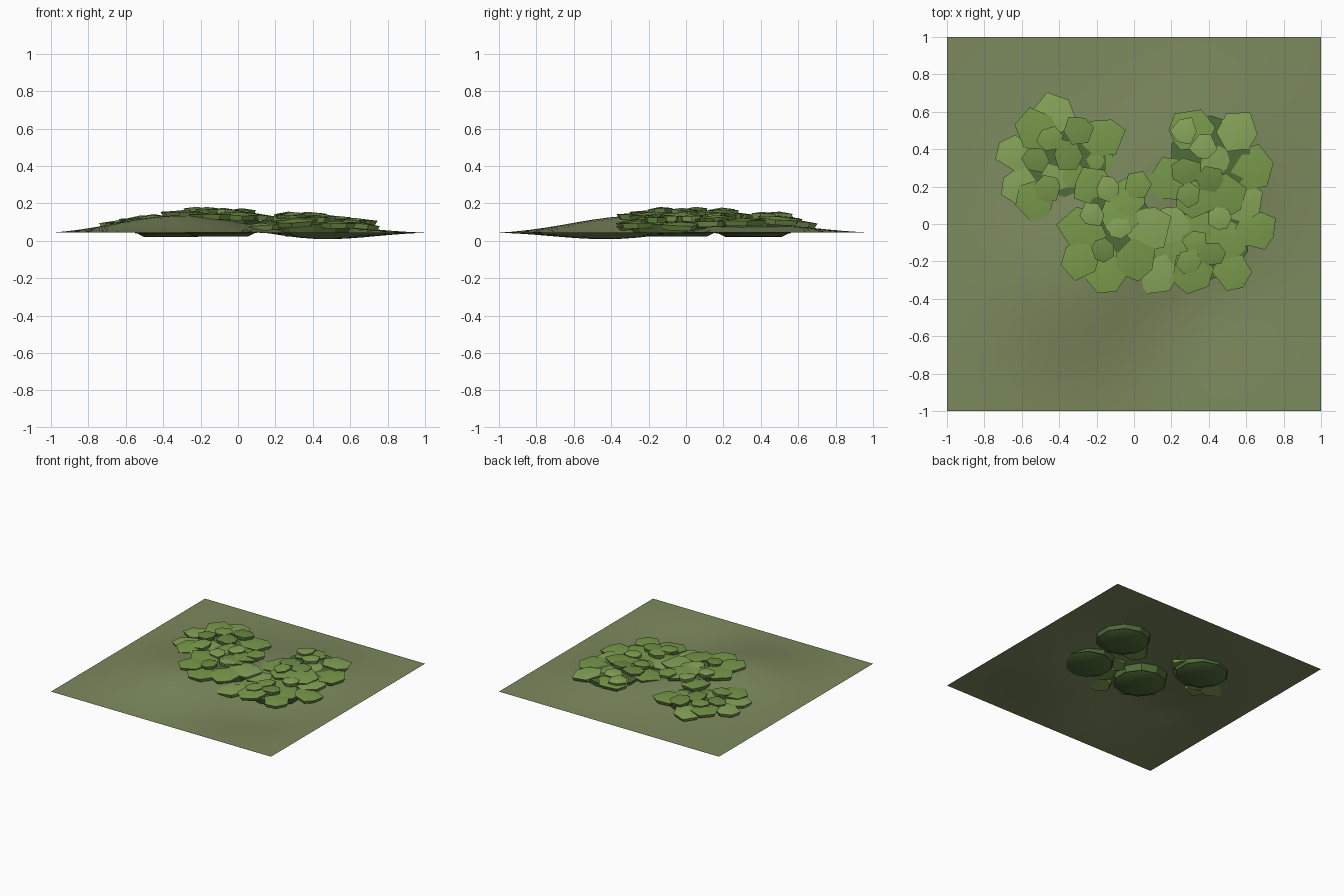
import bpy, bmesh, math, random
from mathutils import Matrix, Vector

if "Cube" in bpy.data.objects:
    bpy.data.objects.remove(bpy.data.objects["Cube"])

random.seed(7)

def material(name, rgb):
    m = bpy.data.materials.new(name)
    m.diffuse_color = (*rgb, 1)
    m.use_nodes = True
    m.node_tree.nodes["Principled BSDF"].inputs["Base Color"].default_value = m.diffuse_color
    return m

GROUND = material("meadow_green", (0.20, 0.25, 0.11))
LEAF = [material("leaf_green", (0.19, 0.32, 0.07)),
        material("leaf_light", (0.24, 0.37, 0.10)),
        material("leaf_deep", (0.15, 0.26, 0.06))]
BASE = material("shade_green", (0.08, 0.15, 0.04))

def finish(bm, name, mats, angle):
    bmesh.ops.recalc_face_normals(bm, faces=bm.faces)
    me = bpy.data.meshes.new(name)
    bm.to_mesh(me)
    bm.free()
    for m in mats:
        me.materials.append(m)
    ob = bpy.data.objects.new(name, me)
    bpy.context.collection.objects.link(ob)
    bpy.ops.object.select_all(action='DESELECT')
    ob.select_set(True)
    bpy.context.view_layer.objects.active = ob
    bpy.ops.object.shade_smooth_by_angle(angle=math.radians(angle))
    return ob

# Gently rolling ground: bumps that fade to a level border
BUMPS = [(-0.38, -0.35, 0.118, 0.42), (0.47, -0.48, -0.075, 0.36),
         (0.45, 0.45, 0.065, 0.38), (-0.45, 0.5, 0.005, 0.35)]

def ground_z(x, y):
    fade = max(0, (1 - x * x) * (1 - y * y))
    return 0.043 + fade * sum(a * math.exp(-((x - u) ** 2 + (y - v) ** 2) / (2 * s * s))
                              for u, v, a, s in BUMPS)

bm = bmesh.new()
bmesh.ops.create_grid(bm, x_segments=24, y_segments=24, size=1)
for v in bm.verts:
    v.co.z = ground_z(v.co.x, v.co.y)
finish(bm, "ground_sheet", [GROUND], 60)

# One leaf pad: an irregular polygon slab with a slightly domed top
def add_leaf(bm, x, y, z, r, centre, tone):
    n = random.choice((6, 6, 7))
    turn = random.uniform(0, math.tau)
    out = Vector((x - centre[0], y - centre[1], 0))
    axis = Vector((-out.y, out.x, 0)).normalized()
    tilt = math.radians(random.uniform(-2, 7))
    M = Matrix.Translation((x, y, z)) @ Matrix.Rotation(tilt, 4, axis)
    h = 0.028
    low, top = [], []
    for i in range(n):
        a = turn + math.tau * (i + random.uniform(-0.17, 0.17)) / n
        rr = r * random.uniform(0.88, 1.13)
        c, s = math.cos(a) * rr, math.sin(a) * rr
        low.append(bm.verts.new(M @ Vector((c * 0.86, s * 0.86, -h))))
        top.append(bm.verts.new(M @ Vector((c, s, 0))))
    peak = bm.verts.new(M @ Vector((0, 0, 0.011)))
    faces = [bm.faces.new(low[::-1])]
    for i in range(n):
        j = (i + 1) % n
        faces.append(bm.faces.new((low[i], low[j], top[j], top[i])))
        faces.append(bm.faces.new((top[i], top[j], peak)))
    for f in faces:
        f.material_index = tone

# Clusters: centre, base height, leaf heights (outer, inner), leaf positions
CLUSTERS = {
    "back_left": ((-0.36, 0.36), 0.02, 0.103, 0.128,
        [(-0.64, 0.38), (-0.52, 0.50), (-0.60, 0.20), (-0.53, 0.13), (-0.44, 0.21),
         (-0.17, 0.46), (-0.42, 0.59), (-0.20, 0.34), (-0.35, 0.28)],
        [(-0.30, 0.50), (-0.52, 0.34), (-0.35, 0.37), (-0.46, 0.19), (-0.45, 0.46)]),
    "front_left": ((-0.09, -0.04), 0.022, 0.142, 0.168,
        [(-0.03, 0.15), (-0.22, 0.20), (-0.28, -0.02), (-0.29, -0.19), (-0.14, -0.25),
         (0.00, -0.20), (0.07, -0.02), (-0.08, 0.05)],
        [(-0.22, 0.05), (-0.08, -0.02), (0.02, 0.21), (-0.17, -0.14), (-0.14, 0.19)]),
    "front_right": ((0.40, -0.08), 0.022, 0.095, 0.128,
        [(0.20, 0.00), (0.12, -0.27), (0.30, -0.26), (0.53, -0.26), (0.66, -0.03),
         (0.58, 0.12), (0.34, -0.03), (0.50, -0.08), (0.20, -0.14)],
        [(0.29, -0.20), (0.42, -0.16), (0.33, -0.10), (0.46, 0.03)]),
    "back_right": ((0.41, 0.36), 0.022, 0.120, 0.143,
        [(0.30, 0.50), (0.56, 0.49), (0.63, 0.30), (0.20, 0.24), (0.48, 0.15),
         (0.33, 0.13), (0.46, 0.31)],
        [(0.37, 0.41), (0.28, 0.28), (0.41, 0.24), (0.27, 0.50), (0.29, 0.16)]),
}

for name, (c, zb, zo, zi, outer, inner) in CLUSTERS.items():
    # Low stepped mound that carries the leaves
    bm = bmesh.new()
    for r1, r2, z1, z2 in ((0.15, 0.19, zb, zb + 0.02), (0.20, 0.22, zb + 0.02, zo - 0.005)):
        bmesh.ops.create_cone(bm, cap_ends=True, segments=10, radius1=r1, radius2=r2,
            depth=z2 - z1, matrix=Matrix.Translation((*c, (z1 + z2) / 2)))
    finish(bm, name + "_mound", [BASE], 30)

    # Overlapping leaves: broad outer ones, small raised inner ones
    bm = bmesh.new()
    for x, y in outer:
        add_leaf(bm, x, y, zo + random.uniform(-0.012, 0.012),
                 random.uniform(0.105, 0.13), c, random.choice((0, 0, 1)))
    for x, y in inner:
        add_leaf(bm, x, y, zi + random.uniform(-0.006, 0.006),
                 random.uniform(0.065, 0.085), c, random.choice((0, 1, 2)))
    finish(bm, name + "_leaves", LEAF, 30)
